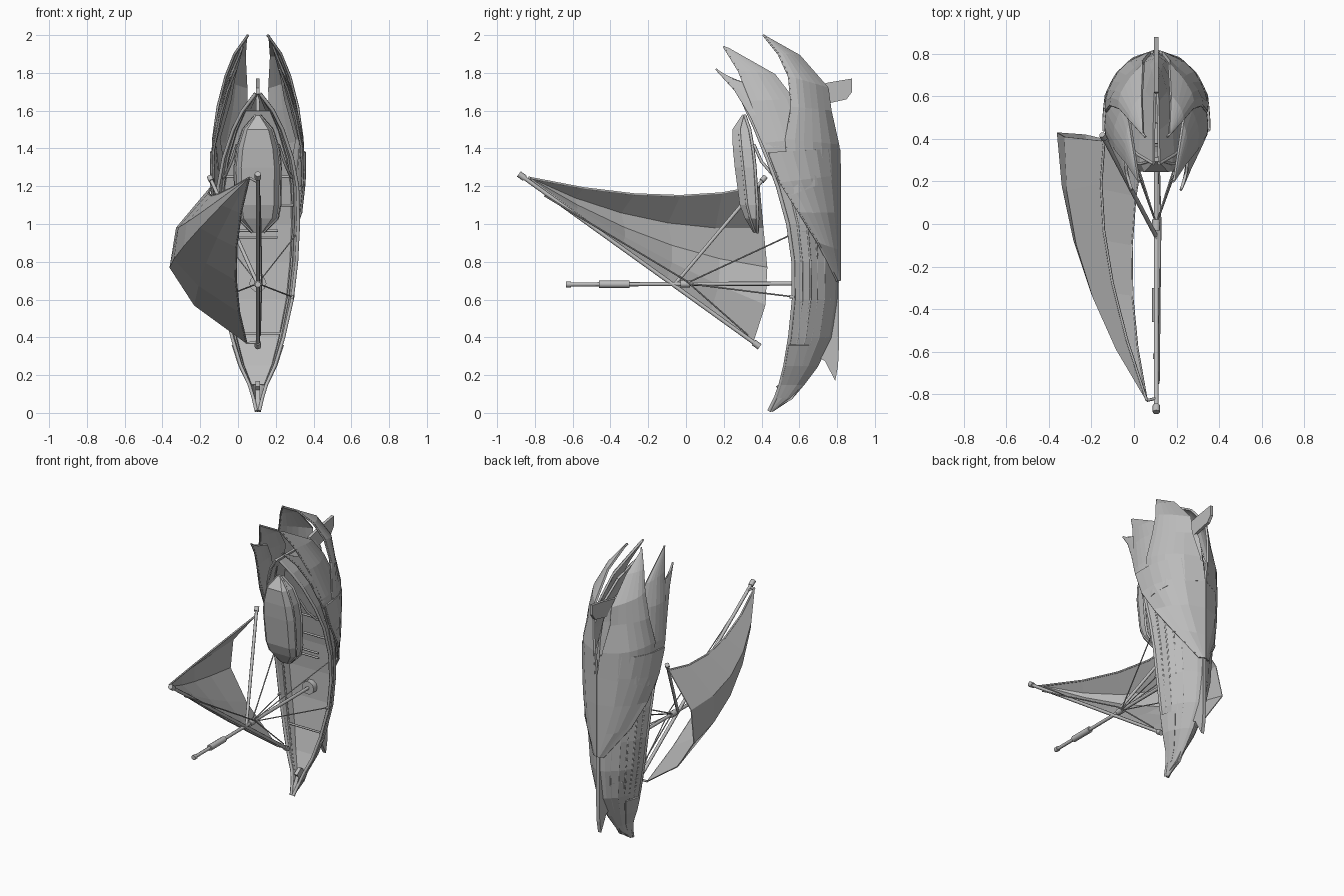
import bpy, bmesh, math
from mathutils import Vector

if "Cube" in bpy.data.objects:
    bpy.data.objects.remove(bpy.data.objects["Cube"])

CX = 0.105  # ship centreline
grey = bpy.data.materials.new("weathered_grey")
grey.diffuse_color = (0.5, 0.5, 0.5, 1)
grey.use_nodes = True
grey.node_tree.nodes["Principled BSDF"].inputs["Base Color"].default_value = grey.diffuse_color


def make(name, verts, faces, thick=0.0, offset=0.0):
    me = bpy.data.meshes.new(name)
    me.from_pydata([tuple(v) for v in verts], [], faces)
    bm = bmesh.new()
    bm.from_mesh(me)
    bmesh.ops.remove_doubles(bm, verts=bm.verts, dist=0.0003)
    bmesh.ops.recalc_face_normals(bm, faces=bm.faces)
    bm.to_mesh(me)
    bm.free()
    me.materials.append(grey)
    ob = bpy.data.objects.new(name, me)
    bpy.context.collection.objects.link(ob)
    if thick:
        m = ob.modifiers.new("thickness", 'SOLIDIFY')
        m.thickness, m.offset = thick, offset
    return ob


def loft(name, rows, thick=0.0, offset=0.0, caps=False, closed=False):
    n = len(rows[0])
    verts = [p for r in rows for p in r]
    faces = [(i*n+j, i*n+(j+1) % n, (i+1)*n+(j+1) % n, (i+1)*n+j)
             for i in range(len(rows)-1) for j in range(n if closed else n-1)]
    if caps:
        faces += [tuple(range(n)), tuple(range(len(verts)-n, len(verts)))]
    return make(name, verts, faces, thick, offset)


def tube(name, pts, r, sides=6):
    cu = bpy.data.curves.new(name, 'CURVE')
    cu.dimensions = '3D'
    cu.bevel_depth, cu.bevel_resolution = r, max(0, sides//2-2)
    cu.use_fill_caps = True
    sp = cu.splines.new('POLY')
    sp.points.add(len(pts)-1)
    for p, q in zip(sp.points, pts):
        p.co = (*q, 1)
    cu.materials.append(grey)
    ob = bpy.data.objects.new(name, cu)
    bpy.context.collection.objects.link(ob)
    return ob


def lerp(tab, t, c=1):
    if t <= tab[0][0]:
        return tab[0][c]
    for a, b in zip(tab, tab[1:]):
        if t <= b[0]:
            return a[c]+(b[c]-a[c])*(t-a[0])/(b[0]-a[0])
    return tab[-1][c]


# Hull stations: z, half width, rim y, keel y
HULL = [(0.01, .008, .44, .455), (.08, .024, .475, .56), (.15, .045, .50, .62),
        (.25, .09, .525, .695), (.4, .135, .55, .77), (.6, .18, .57, .80),
        (.8, .203, .568, .805), (1.0, .213, .54, .805), (1.2, .208, .485, .80),
        (1.35, .18, .43, .79), (1.5, .13, .37, .775), (1.6, .08, .325, .75),
        (1.69, .012, .285, .70)]
ZS = [h[0] for h in HULL]


def hull_pt(z, t, grow=1.0):
    """t runs from -1 (left rim) over 0 (keel) to 1 (right rim)"""
    w, yr, yk = (lerp(HULL, z, k) for k in (1, 2, 3))
    a = abs(t)
    x = w*grow*lerp([(0, 0), (.2, .2), (.45, .58), (.7, .85), (1, 1)], a)
    y = yk+(yr-yk)*lerp([(0, 0), (.2, .07), (.45, .30), (.7, .62), (1, 1)], a)
    return Vector((CX+math.copysign(x, t), y, z))


TS = [-1, -.7, -.45, -.2, 0, .2, .45, .7, 1]
loft("hull", [[hull_pt(z, t) for t in TS] for z in ZS], .012)
loft("deck", [[hull_pt(z, t, .97) for t in (-.72, .72)] for z in ZS[2:-1]], .006)

# Rim, rails and plank seams on both sides
for side, s in (("right", 1), ("left", -1)):
    tube("rim_"+side, [hull_pt(z, s, 1.01) for z in ZS], .010)
    tube("inner_rail_"+side, [hull_pt(z, s*.9, .93) for z in ZS[2:-1]], .006)
    for k, t in enumerate((.3, .45, .58, .7, .85)):
        tube(f"plank_seam_{k}_{side}", [hull_pt(z, s*t, 1.015) for z in ZS[3:9]], .006)
    # small ribs over the planks
    for k in range(5):
        z = .36+k*.15
        tube(f"rib_{k}_{side}", [hull_pt(z, s*t, 1.01) for t in (.3, .45, .58, .7, .85, 1)], .005)
    # bow cheek plate
    loft("bow_cheek_"+side, [[hull_pt(z, s*t, 1.08) for t in (.6, .8, 1)]
                             for z in (.08, .15, .25, .36)], .012)

# Deck beams and rear rail
for k, z in enumerate((.42, .93, .965, 1.1, 1.25)):
    w = lerp(HULL, z)*(.5 if k in (1, 2) else .9)
    y = lerp(HULL, z, 2)+.03
    tube(f"deck_beam_{k}", [(CX-w, y, z), (CX+w, y, z)], .007)


# Keel foot, bow spike and stern fin
def plate(name, poly, half):
    loft(name, [[(CX+s*half, y, z) for y, z in poly] for s in (-1, 1)], caps=True, closed=True)


plate("keel_foot", [(.69, .30), (.735, .275), (.79, .17), (.805, .25), (.81, .36), (.81, .7), (.77, .7), (.74, .4)], .012)
plate("bow_spike", [(.44, .01), (.56, .07), (.60, .13), (.52, .17), (.475, .14), (.495, .12)], .012)
plate("stern_fin", [(.60, 1.60), (.76, 1.64), (.85, 1.66), (.88, 1.70), (.88, 1.77), (.76, 1.75), (.62, 1.72)], .010)

# Layered shell leaves wrapped round the stern
WIDE = [(.7, .19), (.85, .215), (1.0, .232), (1.2, .247), (1.4, .245), (1.6, .222), (1.76, .182),
        (1.95, .10), (2.0, .05)]
ROUND = [(.16, .78), (.3, .87), (.45, 1), (.6, .95), (.7, .76), (.78, .42), (.815, .0)]
# offset, inward curl of the rear edge, rows: front y, front z, back y, back z
LEAVES = {
    "shell_cover": (.004, 0, [(.80, .70, .815, .70), (.70, .90, .815, .86), (.60, 1.06, .815, 1.06),
                              (.50, 1.22, .815, 1.26), (.44, 1.38, .81, 1.40)]),
    "front_leaf": (-.006, .15, [(.5, 1.2, .66, 1.2), (.42, 1.4, .56, 1.42), (.345, 1.57, .47, 1.6),
                                (.26, 1.71, .38, 1.72), (.16, 1.82, .25, 1.765)]),
    "middle_leaf": (-.004, .25, [(.5, 1.2, .72, 1.2), (.42, 1.43, .64, 1.45), (.345, 1.65, .57, 1.66),
                                 (.28, 1.81, .47, 1.79), (.2, 1.94, .22, 1.93)]),
    "rear_leaf": (.003, .45, [(.55, 1.15, .81, 1.25), (.53, 1.45, .805, 1.42), (.56, 1.62, .765, 1.6),
                              (.545, 1.78, .75, 1.72), (.49, 1.9, .60, 1.89), (.41, 2.0, .42, 1.99)]),
}
for name, (off, curl, rows) in LEAVES.items():
    for side, s in (("right", 1), ("left", -1)):
        grid = []
        for i, (yf, zf, yb, zb) in enumerate(rows):
            line = []
            for k in range(7):
                t = k/6
                y, z = yf+(yb-yf)*t, zf+(zb-zf)*t
                h = lerp(WIDE, z)*lerp(ROUND, y)+(off if y < .8 else 0)
                h *= 1-curl*t*t*(i > 1 and i < len(rows)-1)
                line.append(Vector((CX+s*max(h, 0), y, z)))
            grid.append(line)
        loft(name+"_"+side, grid, .014)
        tube(name+"_edge_"+side, [r[0] for r in grid], .006)

# Small boat carried over the stern deck: z, half width, outer y, inner y
BOAT = [(.955, .03, .355, .378), (1.03, .105, .312, .380), (1.1, .118, .285, .378),
        (1.3, .122, .258, .366), (1.4, .11, .248, .355), (1.5, .078, .245, .338), (1.575, .012, .295, .312)]
loft("small_boat", [[(CX+s*w*f, yo+(yi-yo)*d, z) for s, f, d in
                     ((-1, .72, 0), (-1, .97, .4), (-1, 1, 1), (1, 1, 1), (1, .97, .4), (1, .72, 0))]
                    for z, w, yo, yi in BOAT], caps=True, closed=True)
for side, s in (("right", 1), ("left", -1)):
    tube("boat_rim_"+side, [(CX+s*w, yi, z) for z, w, yo, yi in BOAT], .008)
    tube("boat_strake_"+side, [(CX+s*w*.97, yo+(yi-yo)*.4, z) for z, w, yo, yi in BOAT], .006)
    tube("boat_arm_"+side, [(CX+s*.11, .36, 1.42), (CX+s*.14, .40, 1.33),
                            (CX+s*.17, .46, 1.26), (CX+s*.19, .52, 1.24)], .008)

# Mast with thick sleeve, collar and base
tube("mast", [(CX, .68, .685), (CX, -.63, .68)], .011, 8)
tube("mast_sleeve", [(CX, -.30, .681), (CX, -.46, .681)], .020, 8)
tube("mast_tip", [(CX, -.61, .68), (CX, -.635, .68)], .016, 8)
tube("mast_collar", [(CX, .02, .683), (CX, -.03, .683)], .020, 8)
tube("mast_base", [(CX, .66, .685), (CX, .61, .685)], .045, 10)

# Long yard, sail boom and their end knobs
top, low = Vector((CX, -.885, 1.265)), Vector((CX, .39, .35))
clew, hub = Vector((-.15, .42, 1.25)), Vector((CX, -.06, .68))
tube("yard", [top, low], .011, 8)
tube("yard_top_knob", [top, top.lerp(low, .025)], .017, 8)
tube("yard_low_knob", [low, low.lerp(top, .025)], .017, 8)
tube("boom", [hub, clew], .010, 8)
tube("boom_knob", [clew, clew.lerp(hub, .04)], .015, 8)

# Sail: ribs fan out from the peak through a bulging middle to the trailing edge
peak = Vector((.06, -.83, 1.245))
RIBS = [((-.125, -.15, 1.15), (-.14, .39, 1.20)), ((-.235, -.22, 1.03), (-.325, .41, .98)),
        ((-.245, -.20, .93), (-.36, .43, .77)), ((-.14, -.20, .86), (-.23, .42, .57)),
        ((-.012, -.22, .79), (.045, .355, .37))]
grid = []
for m, e in RIBS:
    m, e = Vector(m), Vector(e)
    c = m*2-(peak+e)/2
    grid.append([peak*(1-t)**2+c*2*t*(1-t)+e*t*t for t in (k/5 for k in range(6))])
loft("sail", grid, .006)
tube("sail_edge_upper", grid[0], .006)
tube("sail_edge_yard", grid[-1], .005)
tube("sail_tie_top", [peak, (CX, -.82, 1.22)], .007)
tube("sail_tie_low", [grid[-1][-1], (CX, .36, .372)], .007)

# Rigging ropes from the mast to the rim
for side, s in (("right", 1), ("left", -1)):
    tube("upper_stay_"+side, [(CX, 0, .685), (CX+s*.20, .55, .94)], .004, 4)
    tube("lower_stay_"+side, [(CX, 0, .685), (CX+s*.18, .565, .615)], .004, 4)
    tube("stay_block_"+side, [(CX+s*.18, .55, .615), (CX+s*.185, .575, .615)], .010)
tube("yard_rope", [(CX+.012, -.75, 1.15), (CX+.02, 0, .70), (CX+.012, .33, .41)], .004, 4)
